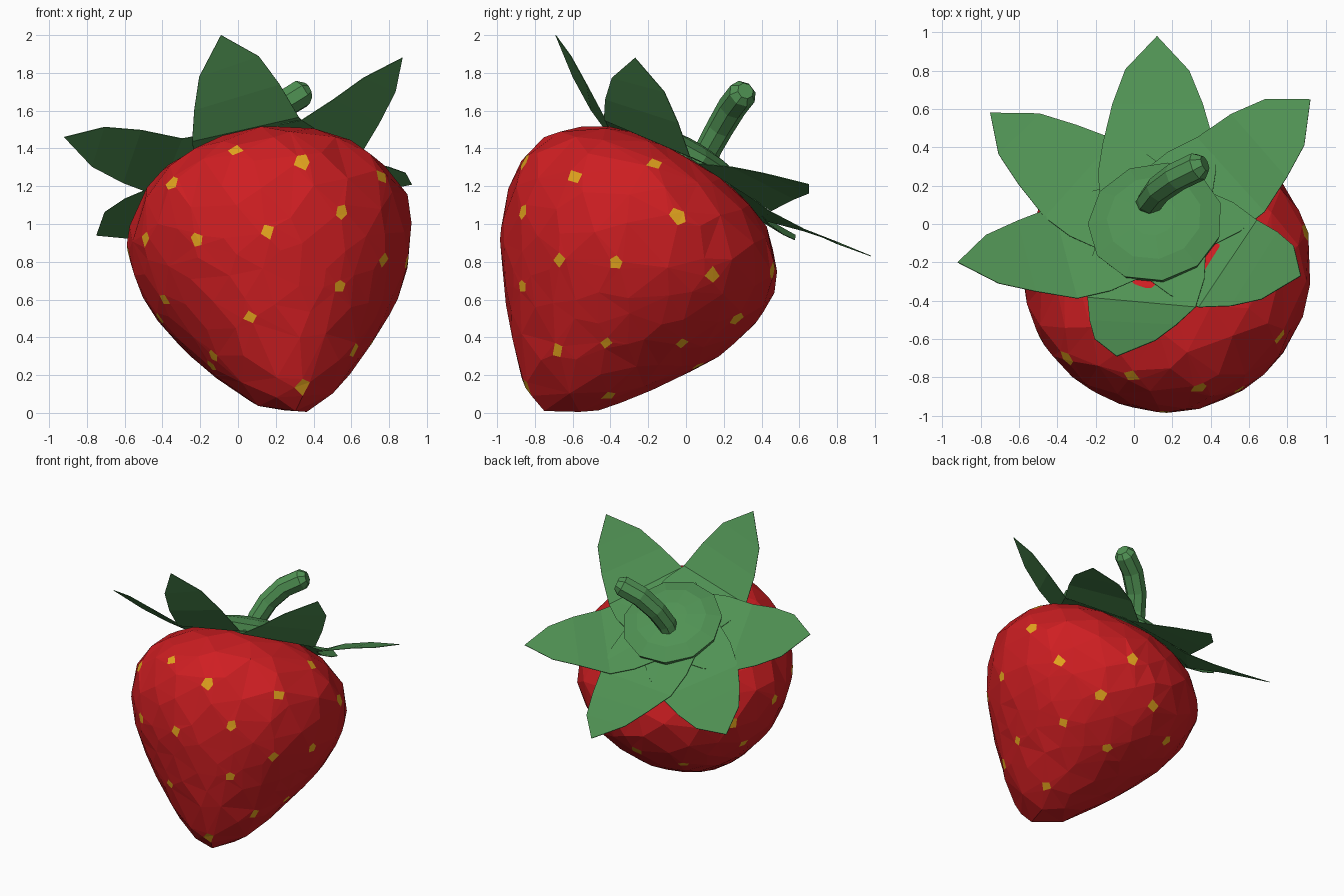
import bpy, bmesh, math, random
from mathutils import Vector
from mathutils.bvhtree import BVHTree

if "Cube" in bpy.data.objects:
    bpy.data.objects.remove(bpy.data.objects["Cube"])

random.seed(4)

def material(name, rgb):
    m = bpy.data.materials.new(name)
    m.diffuse_color = (*rgb, 1)
    m.use_nodes = True
    m.node_tree.nodes["Principled BSDF"].inputs["Base Color"].default_value = m.diffuse_color
    return m

red = material("red flesh", (0.62, 0.013, 0.016))
yellow = material("yellow seed", (0.79, 0.38, 0.013))
green = material("green leaf", (0.08, 0.287, 0.088))

def finish(bm, name, *mats):
    bmesh.ops.recalc_face_normals(bm, faces=bm.faces)
    me = bpy.data.meshes.new(name)
    bm.to_mesh(me)
    bm.free()
    for m in mats:
        me.materials.append(m)
    ob = bpy.data.objects.new(name, me)
    bpy.context.collection.objects.link(ob)
    return ob

# Leaning fruit axis: tip point, direction and two cross directions
TIP = Vector((0.305, -0.75, 0.01))
AXIS = Vector((-0.124, 0.486, 0.864)).normalized()
E1 = AXIS.orthogonal().normalized()
E2 = AXIS.cross(E1)

def lathe(profile, n):
    """Revolve (height, radius) pairs around the fruit axis."""
    bm = bmesh.new()
    rings = []
    for t, r in profile:
        c = TIP + AXIS * t
        if r == 0:
            rings.append([bm.verts.new(c)] * n)
        else:
            rings.append([bm.verts.new(c + r * (E1 * math.cos(k * math.tau / n) + E2 * math.sin(k * math.tau / n)))
                          for k in range(n)])
    for a, b in zip(rings, rings[1:]):
        for k in range(n):
            q = [a[k], a[(k + 1) % n], b[(k + 1) % n], b[k]]
            bm.faces.new(list(dict.fromkeys(q)))
    return bm

# Smooth reference surface of the fruit (only used for ray casting)
profile = [(0, 0), (0.02, 0.09), (0.09, 0.195), (0.22, 0.32), (0.35, 0.42), (0.5, 0.53), (0.7, 0.66),
           (0.92, 0.745), (1.13, 0.762), (1.28, 0.71), (1.42, 0.57), (1.495, 0.42), (1.53, 0.25), (1.54, 0)]
ref = lathe(profile, 64)
bmesh.ops.recalc_face_normals(ref, faces=ref.faces)
tree = BVHTree.FromBMesh(ref)
ref.free()
CENTRE = TIP + AXIS * 0.85

# Seed positions as seen from the front, right, left and back
front = [(-.01, 1.39), (.34, 1.33), (-.35, 1.22), (.55, 1.06), (.16, .96), (-.22, .92), (-.49, .92),
         (.54, .67), (-.39, .6), (.06, .51), (-.13, .3), (.34, .14)]
right = [(-.59, 1.25), (-.17, 1.32), (-.04, 1.04), (-.67, .81), (-.37, .8), (.14, .73), (-.68, .33),
         (-.42, .37), (-.02, .37), (.27, .5), (-.41, .09)]
left = [(-.3, 1.28), (-.25, .85), (.12, .78), (-.42, .5), (-.05, .55), (-.6, .25)]
back = [(.4, .75), (.15, .5), (-.12, .4), (.3, .25)]
rays = ([(Vector((x, -3, z)), Vector((0, 1, 0))) for x, z in front]
        + [(Vector((3, y, z)), Vector((-1, 0, 0))) for y, z in right]
        + [(Vector((-3, y, z)), Vector((1, 0, 0))) for y, z in left]
        + [(Vector((x, 3, z)), Vector((0, -1, 0))) for x, z in back])
seeds = []
for o, d in rays:
    hit = tree.ray_cast(o, d)[0]
    if hit:
        seeds.append((hit - CENTRE).normalized())

# Fruit: triangulate points on a sphere, then push them onto the surface
bm = bmesh.new()
owner = {}
for i, s in enumerate(seeds):
    u = s.orthogonal().normalized()
    v = s.cross(u)
    n = random.choice((4, 5))
    a0 = random.random() * 6
    for k in range(n):
        a = a0 + (k + random.uniform(-.15, .15)) * math.tau / n
        p = s + random.uniform(.048, .066) * (u * math.cos(a) + v * math.sin(a))
        owner[bm.verts.new(p.normalized() * 20)] = i
N = 210
points = [-AXIS]
for k in range(N):
    z = 1 - (2 * k + 1) / N
    r = math.sqrt(1 - z * z)
    p = E1 * r * math.cos(k * 2.39996) + E2 * r * math.sin(k * 2.39996) + AXIS * z
    points.append((p + Vector([random.uniform(-.06, .06) for _ in range(3)])).normalized())
for k, p in enumerate(points):
    if all((p - s).length > 0.13 for s in seeds) and all((p - q).length > 0.1 for q in points[:k]):
        bm.verts.new(p * 20)
bmesh.ops.convex_hull(bm, input=list(bm.verts))
bmesh.ops.delete(bm, geom=[e for e in bm.edges if not e.link_faces], context='EDGES')
bmesh.ops.delete(bm, geom=[v for v in bm.verts if not v.link_faces], context='VERTS')
bmesh.ops.triangulate(bm, faces=list(bm.faces))
for f in bm.faces:
    ids = {owner.get(v, -1) for v in f.verts}
    f.material_index = 1 if len(ids) == 1 and -1 not in ids else 0
for v in bm.verts:
    v.co = tree.ray_cast(CENTRE, v.co.normalized())[0]
finish(bm, "strawberry_fruit", red, yellow)

# Leaves: six pointed strips that hug the shoulder and lift towards the tip
CROWN = TIP + AXIS * 1.55
tips = [(.12, .98, .83), (.92, .65, 1.21), (.87, -.27, 1.88), (-.09, -.69, 2.0), (-.92, -.20, 1.46), (-.75, .58, .94)]
bend = [1.0, .7, 1.1, 1.1, 1.0, 1.0]
rows = [(.12, .29), (.3, .31), (.47, .29), (.66, .235), (.83, .165)]
for i, tip in enumerate(tips):
    d = Vector(tip) - CROWN
    h = d.dot(AXIS)
    flat = d - AXIS * h
    side = AXIS.cross(flat).normalized()
    bm = bmesh.new()
    prev = None
    for f, w in rows:
        if f < .47:
            z = -.01 - .05 * (f - .12) / .35
        else:
            g = (f - .47) / .53
            z = -.06 + (h + .06) * g ** bend[i]
        c = CROWN + flat * f + AXIS * z
        lift = AXIS * (0.008 if f < .6 else 0.025)
        row = [bm.verts.new(c - side * w - lift), bm.verts.new(c + side * w + lift)]
        if prev:
            bm.faces.new([prev[0], prev[1], row[1], row[0]])
        prev = row
    bm.faces.new([prev[0], prev[1], bm.verts.new(Vector(tip))])
    leaf = finish(bm, f"leaf_{i + 1}", green)
    mod = leaf.modifiers.new("thickness", "SOLIDIFY")
    mod.thickness = 0.004
    mod.offset = 0

# Crown: shallow faceted dome where the leaves meet
finish(lathe([(1.49, 0), (1.49, .33), (1.565, .355), (1.61, .25), (1.635, .12), (1.64, 0)], 11), "leaf_crown", green)

# Stem: bent eight-sided tube with a rounded end
path = [Vector(p) for p in [(.06, .08, 1.28), (.085, .12, 1.40), (.13, .18, 1.51), (.22, .245, 1.62),
                            (.335, .30, 1.69), (.37, .315, 1.705)]]
radii = [.068, .07, .073, .077, .077, .045]
bm = bmesh.new()
rings = []
for i, (p, r) in enumerate(zip(path, radii)):
    t = (path[min(i + 1, 5)] - path[max(i - 1, 0)]).normalized()
    u = t.cross(Vector((-.6, .8, 0))).normalized()
    v = t.cross(u)
    rings.append([bm.verts.new(p + r * (u * math.cos(k * math.tau / 8) + v * math.sin(k * math.tau / 8)))
                  for k in range(8)])
for a, b in zip(rings, rings[1:]):
    for k in range(8):
        bm.faces.new([a[k], a[(k + 1) % 8], b[(k + 1) % 8], b[k]])
bm.faces.new(rings[0])
bm.faces.new(rings[-1])
finish(bm, "stem", green)
